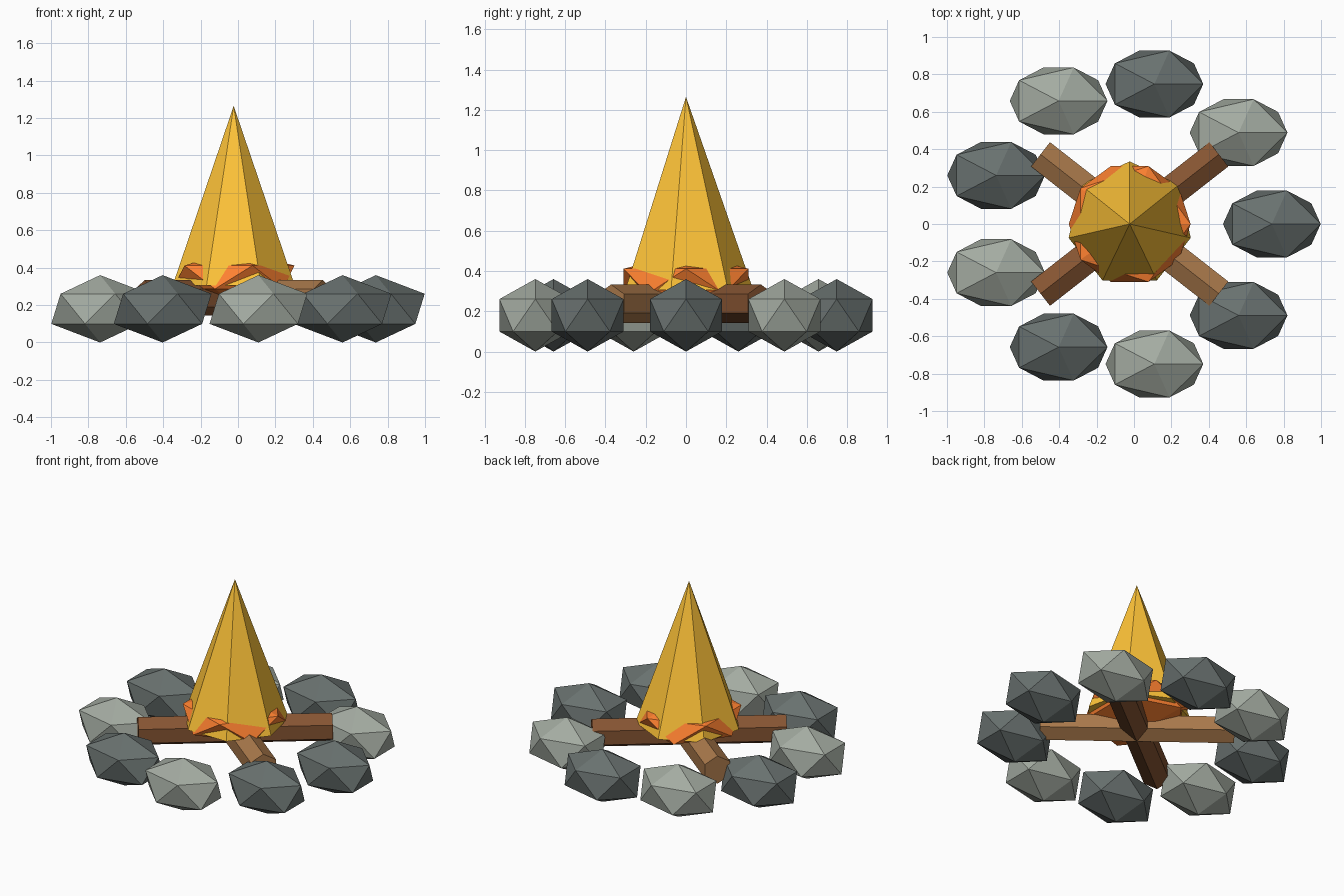
import bpy
from math import radians, sin, cos

if "Cube" in bpy.data.objects:
    bpy.data.objects.remove(bpy.data.objects["Cube"])

CX = -0.023  # the fire and ring share this centre


def material(name, rgb):
    m = bpy.data.materials.new(name)
    m.diffuse_color = (*rgb, 1)
    m.use_nodes = True
    m.node_tree.nodes["Principled BSDF"].inputs["Base Color"].default_value = m.diffuse_color
    return m


DARK_STONE = material("dark_stone", (0.14, 0.165, 0.16))
LIGHT_STONE = material("light_stone", (0.37, 0.41, 0.36))
DARK_WOOD = material("dark_wood", (0.24, 0.09, 0.032))
LIGHT_WOOD = material("light_wood", (0.40, 0.19, 0.07))
EMBER = material("ember_orange", (1.0, 0.22, 0.03))
FLAME = material("flame_yellow", (1.0, 0.55, 0.04))


def finish(name, mat):
    ob = bpy.context.object
    ob.name = name
    ob.data.materials.append(mat)
    return ob


def faceted_ball(name, loc, scale, mat):
    bpy.ops.mesh.primitive_ico_sphere_add(subdivisions=1, radius=1, location=loc)
    finish(name, mat).scale = scale


# Ring of nine stones in alternating greys
for i in range(9):
    a = radians(40 * i)
    faceted_ball(f"stone_{i + 1}", (CX + 0.76 * cos(a), 0.76 * sin(a), 0.18),
                 (0.292, 0.21, 0.18), LIGHT_STONE if i % 2 else DARK_STONE)

# Two crossed six-sided logs, corner edge upward
for name, angle, mat in (("log_dark", 38, DARK_WOOD), ("log_light", -38, LIGHT_WOOD)):
    bpy.ops.mesh.primitive_cylinder_add(
        vertices=6, radius=0.095, depth=1.21, location=(CX, 0, 0.238),
        rotation=(radians(90), 0, radians(angle - 90)))
    finish(name, mat)

# Ember bed
faceted_ball("embers", (CX, 0, 0.349), (0.364, 0.364, 0.14), EMBER)

# Seven-sided flame
BASE, TIP = 0.305, 1.265
bpy.ops.mesh.primitive_cone_add(vertices=7, radius1=0.335, radius2=0, depth=TIP - BASE,
                                location=(CX, 0, (BASE + TIP) / 2))
finish("flame", FLAME)
